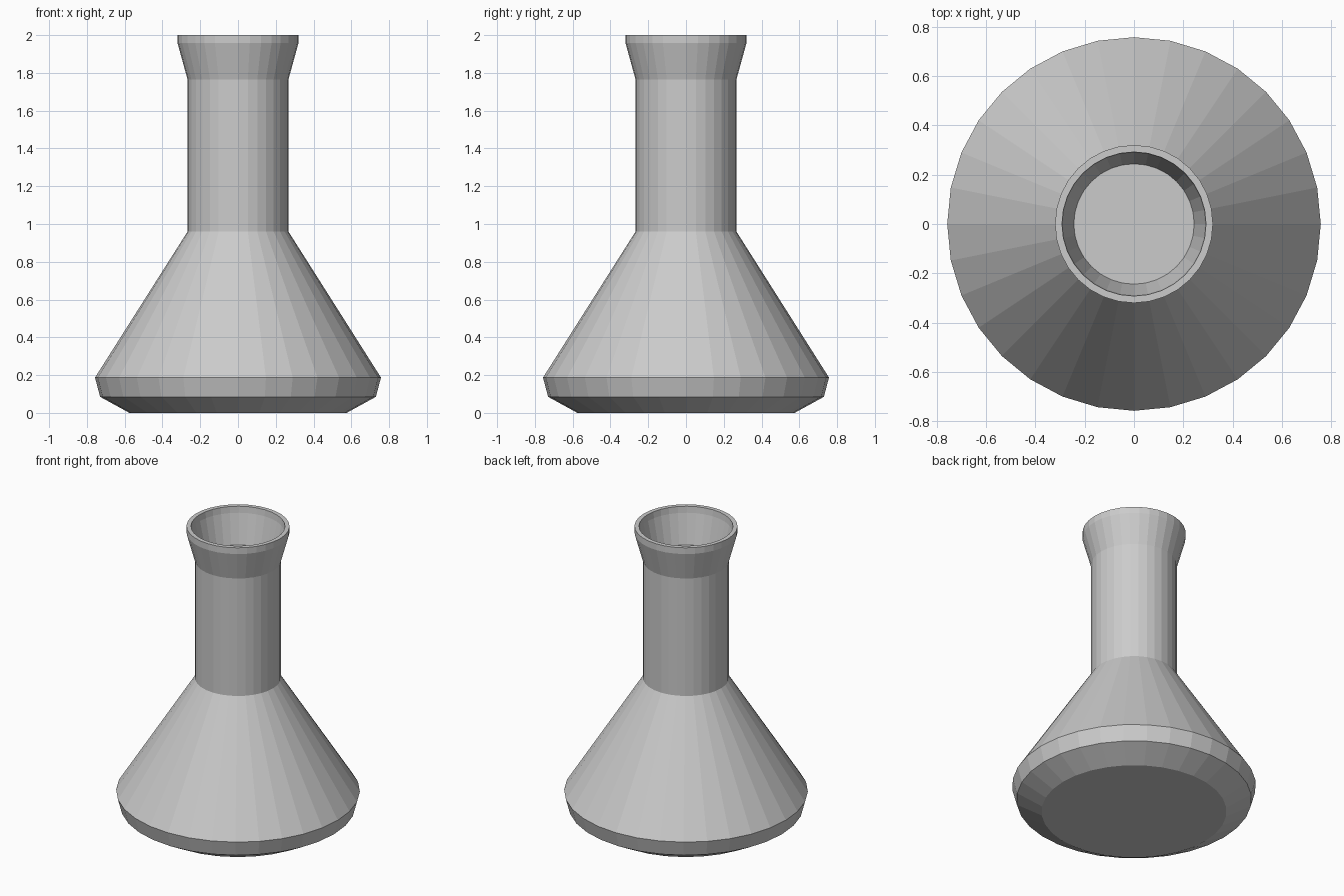
import bpy, bmesh
from math import sin, cos, tau

if "Cube" in bpy.data.objects:
    bpy.data.objects.remove(bpy.data.objects["Cube"])

SIDES = 32

def lathe(name, profile):
    """Revolve (radius, z) rings around z, capping both ends with flat discs."""
    bm = bmesh.new()
    rings = [[bm.verts.new((r * cos(tau * i / SIDES), r * sin(tau * i / SIDES), z))
              for i in range(SIDES)] for r, z in profile]
    for low, high in zip(rings, rings[1:]):
        for i in range(SIDES):
            j = (i + 1) % SIDES
            bm.faces.new((low[i], low[j], high[j], high[i]))
    bm.faces.new(rings[0][::-1])
    bm.faces.new(rings[-1])
    bmesh.ops.recalc_face_normals(bm, faces=bm.faces)
    mesh = bpy.data.meshes.new(name)
    bm.to_mesh(mesh)
    bm.free()
    obj = bpy.data.objects.new(name, mesh)
    bpy.context.collection.objects.link(obj)
    return obj

# Conical flask: chamfered base, sloping body, neck, flared lip, recessed mouth
lathe("flask", [
    (0.575, 0.0), (0.73, 0.085), (0.757, 0.187),
    (0.267, 0.96), (0.267, 1.765),
    (0.32, 1.957), (0.32, 2.0),
    (0.292, 2.0), (0.288, 1.957), (0.244, 1.757),
])
